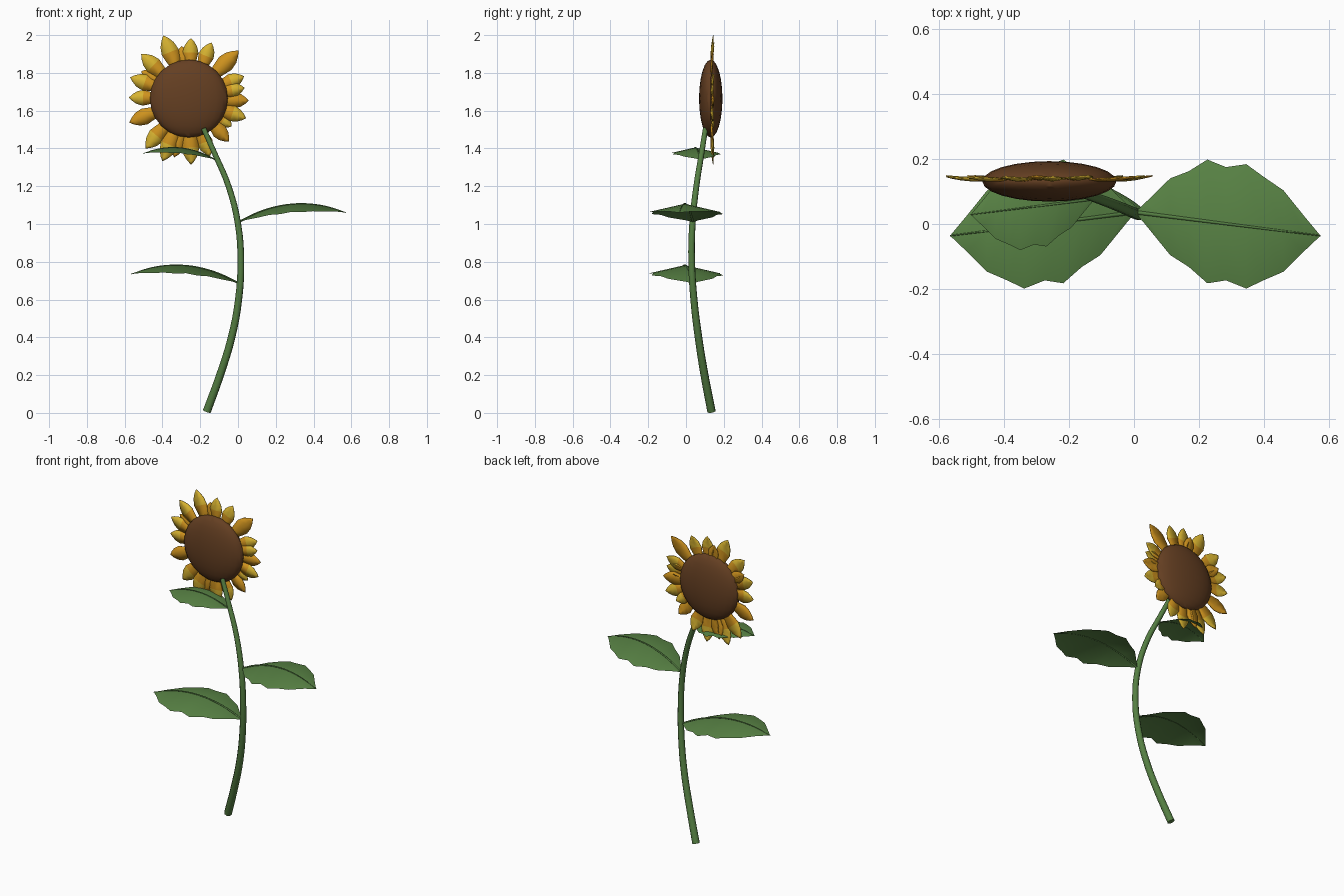
import bpy, bmesh, math
from mathutils import Vector

cube = bpy.data.objects.get("Cube")
if cube:
    bpy.data.objects.remove(cube, do_unlink=True)


def material(name, rgb):
    m = bpy.data.materials.new(name)
    m.use_nodes = True
    m.diffuse_color = (*rgb, 1)
    bsdf = m.node_tree.nodes["Principled BSDF"]
    bsdf.inputs["Base Color"].default_value = (*rgb, 1)
    bsdf.inputs["Roughness"].default_value = 0.8
    return m


GREEN = material("leaf green", (0.1, 0.23, 0.06))
STEM = material("stem green", (0.09, 0.21, 0.055))
BROWN = material("seed brown", (0.13, 0.05, 0.016))
YELLOW = material("petal yellow", (0.68, 0.45, 0.03))
ORANGE = material("petal orange", (0.62, 0.29, 0.013))


def finish(name, bm, mats, smooth=None):
    mesh = bpy.data.meshes.new(name)
    bm.to_mesh(mesh)
    bm.free()
    obj = bpy.data.objects.new(name, mesh)
    bpy.context.collection.objects.link(obj)
    for m in mats:
        mesh.materials.append(m)
    if smooth:
        select(obj)
        bpy.ops.object.shade_smooth_by_angle(angle=math.radians(smooth))
    return obj


def select(obj):
    bpy.ops.object.select_all(action="DESELECT")
    obj.select_set(True)
    bpy.context.view_layer.objects.active = obj


def tube(name, points, r0, r1, mat, res=2):
    # tapered round tube through the points
    cu = bpy.data.curves.new(name, "CURVE")
    cu.dimensions = "3D"
    cu.bevel_depth = 1
    cu.bevel_resolution = res
    cu.resolution_u = 4
    cu.use_fill_caps = True
    sp = cu.splines.new("BEZIER")
    sp.bezier_points.add(len(points) - 1)
    for i, (bp, p) in enumerate(zip(sp.bezier_points, points)):
        bp.co = p
        bp.handle_left_type = bp.handle_right_type = "AUTO"
        bp.radius = r0 + (r1 - r0) * i / (len(points) - 1)
    obj = bpy.data.objects.new(name, cu)
    bpy.context.collection.objects.link(obj)
    cu.materials.append(mat)
    select(obj)
    bpy.ops.object.convert(target="MESH")
    bpy.ops.object.shade_smooth_by_angle(angle=math.radians(60))
    return bpy.context.object


def add_blade(bm, rows, facing):
    # strip of left, middle and right points between a base and a tip
    strips = []
    for left, mid, right in rows:
        if (left - right).length < 1e-4:
            v = bm.verts.new(mid)
            strips.append((v, v, v))
        else:
            strips.append([bm.verts.new(p) for p in (left, mid, right)])
    faces = []
    for a, b in zip(strips, strips[1:]):
        for k in (0, 1):
            ring = list(dict.fromkeys((a[k], a[k + 1], b[k + 1], b[k])))
            f = bm.faces.new(ring)
            f.normal_update()
            if f.normal.dot(facing) < 0:
                f.normal_flip()
            faces.append((f, k))
    return faces


# Stem
tube("stem", [(-0.165, 0.135, 0.008), (-0.095, 0.098, 0.2), (-0.034, 0.066, 0.4),
              (0.003, 0.042, 0.6), (0.015, 0.03, 0.8), (0, 0.034, 1.0),
              (-0.05, 0.055, 1.2), (-0.122, 0.082, 1.37), (-0.182, 0.103, 1.505)],
     0.023, 0.014, STEM)

# Serrated, arched leaves with a raised midrib
LEAF = [(0, 0), (0.05, 0.03), (0.19, 0.118), (0.29, 0.147), (0.39, 0.19), (0.49, 0.174),
        (0.6, 0.191), (0.69, 0.16), (0.8, 0.125), (0.91, 0.055), (1, 0)]


def leaf(name, base, side, size):
    base = Vector(base)

    def mid(t):
        return base + size * Vector((side * 0.57 * t, -0.072 * t, 0.33 * t - 0.28 * t * t))

    bm = bmesh.new()
    rows = []
    for t, w in LEAF:
        drop = Vector((0, 0, -0.23 * w * size))
        out = Vector((0, w * size, 0))
        rows.append((mid(t) + out + drop, mid(t), mid(t) - out + drop))
    add_blade(bm, rows, Vector((0, 0, 1)))
    finish(name, bm, [GREEN], 40)
    tube(name + "_midrib", [mid(i / 6) for i in range(7)],
         0.006 * size, 0.002 * size, STEM, 1)


leaf("lower_leaf", (0.005, 0.036, 0.685), -1, 1)
leaf("middle_leaf", (0.003, 0.036, 1.01), 1, 1)
leaf("upper_leaf", (-0.12, 0.077, 1.34), -1, 0.67)

# Domed seed head
CENTER = Vector((-0.26, 0.131, 1.664))
bm = bmesh.new()
bmesh.ops.create_uvsphere(bm, u_segments=24, v_segments=12, radius=1)
for v in bm.verts:
    v.co = CENTER + Vector((v.co.x * 0.206, v.co.y * 0.062, v.co.z * 0.206))
finish("seed_head", bm, [BROWN], 30)

# Ring of petals: direction in degrees and reach from the centre
PETALS = [(112, 0.36), (98, 0.28), (88, 0.32), (68, 0.32), (44, 0.365), (22, 0.315),
          (11, 0.3), (-2, 0.317), (-19, 0.32), (-33, 0.27), (-47, 0.31), (-70, 0.325),
          (-88, 0.35), (-104, 0.32), (-113, 0.36), (-131, 0.35), (-158, 0.34),
          (179, 0.317), (160, 0.33), (150, 0.29), (137, 0.345)]
SHAPE = [(0, 0.35), (0.3, 0.75), (0.55, 1), (0.75, 0.8), (0.9, 0.4), (1, 0)]
bm = bmesh.new()
for i, (deg, reach) in enumerate(PETALS):
    a = math.radians(deg)
    along = Vector((math.cos(a), 0, math.sin(a)))
    across = Vector((-along.z, 0, along.x))
    start, half = 0.15, 0.13 * reach
    rows = []
    for t, w in SHAPE:
        p = CENTER + along * (start + (reach - start) * t)
        p.y += 0.006 + 0.008 * t * t + (i % 2) * 0.003
        fold = Vector((0, -0.007 * w, 0))
        rows.append((p + across * half * w, p + fold, p - across * half * w))
    for n, (f, k) in enumerate(add_blade(bm, rows, Vector((0, -1, 0)))):
        # warm tint at the base and on every third petal
        f.material_index = 1 if n < 4 or i % 3 == 1 else 0
petals = finish("petals", bm, [YELLOW, ORANGE], 40)
thick = petals.modifiers.new("thickness", "SOLIDIFY")
thick.thickness = 0.004
thick.offset = 0
